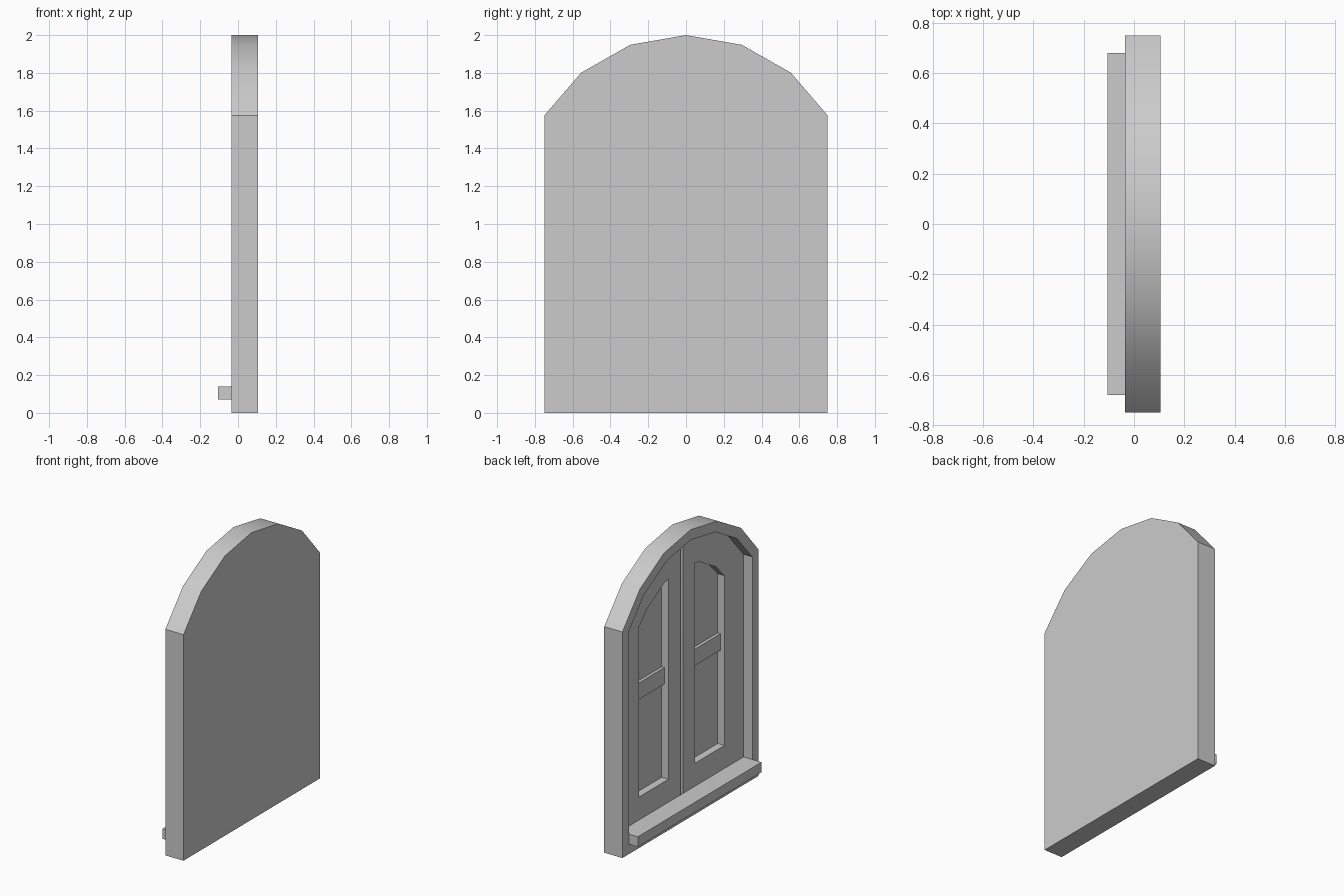
import bpy
import bmesh
import math
from mathutils import Matrix

cube = bpy.data.objects.get("Cube")
if cube:
    bpy.data.objects.remove(cube, do_unlink=True)

# Shared dimensions: the arches all share one centre
ARCH_Z = 1.126
OUTER_R, OPENING_R, PANE_R = 0.874, 0.802, 0.59
HALF_W, OPENING_W = 0.75, 0.68
FRONT_X, SASH_X, BAR_X, GLASS_X, BACK_X = -0.035, 0.033, 0.064, 0.085, 0.105

grey = bpy.data.materials.new("plain_grey")
grey.use_nodes = True
colour = (0.6, 0.6, 0.6, 1.0)
grey.diffuse_color = colour
grey.node_tree.nodes["Principled BSDF"].inputs["Base Color"].default_value = colour


def arc(radius, y_from, y_to):
    """Points of a six-sided arch between two y positions."""
    step = math.asin(HALF_W / OUTER_R) / 3
    angles = [i * step for i in range(-2, 3)]
    points = [(radius * math.sin(a), ARCH_Z + radius * math.cos(a)) for a in angles]
    inside = [p for p in points if y_from + 0.01 < p[0] < y_to - 0.01]
    ends = [(y, ARCH_Z + math.sqrt(radius ** 2 - y ** 2)) for y in (y_from, y_to)]
    return [ends[0]] + inside + [ends[1]]


def arched(radius, y_from, y_to, bottom):
    """Closed (y, z) outline with an arched top."""
    return [(y_to, bottom), (y_from, bottom)] + arc(radius, y_from, y_to)


def slab(name, outlines, x_from, x_to, chamfer=0.0):
    """Extrude outlines along x; the second outline becomes a hole."""
    curve = bpy.data.curves.new(name, "CURVE")
    curve.dimensions = "2D"
    curve.fill_mode = "BOTH"
    curve.extrude = (x_to - x_from) / 2
    for outline in outlines:
        spline = curve.splines.new("POLY")
        spline.points.add(len(outline) - 1)
        for point, (y, z) in zip(spline.points, outline):
            point.co = (y, z, 0, 1)
        spline.use_cyclic_u = True
    temp = bpy.data.objects.new(name + "_outline", curve)
    bpy.context.collection.objects.link(temp)
    graph = bpy.context.evaluated_depsgraph_get()
    mesh = bpy.data.meshes.new_from_object(temp.evaluated_get(graph))
    bpy.data.objects.remove(temp, do_unlink=True)
    bpy.data.curves.remove(curve)

    upright = Matrix(((0, 0, 1, (x_from + x_to) / 2), (1, 0, 0, 0),
                      (0, 1, 0, 0), (0, 0, 0, 1)))
    mesh.transform(upright)
    bm = bmesh.new()
    bm.from_mesh(mesh)
    bmesh.ops.remove_doubles(bm, verts=bm.verts, dist=0.0001)
    bmesh.ops.recalc_face_normals(bm, faces=bm.faces)
    if chamfer:
        seam = [e for e in bm.edges if all(
            abs(v.co.y) < 0.001 and abs(v.co.x - x_from) < 0.001 for v in e.verts)]
        bmesh.ops.bevel(bm, geom=seam, offset=chamfer, segments=1, affect="EDGES")
    bm.to_mesh(mesh)
    bm.free()
    mesh.name = name
    mesh.materials.clear()
    mesh.materials.append(grey)

    part = bpy.data.objects.new(name, mesh)
    bpy.context.collection.objects.link(part)
    bpy.ops.object.select_all(action="DESELECT")
    part.select_set(True)
    bpy.context.view_layer.objects.active = part
    bpy.ops.object.shade_smooth_by_angle(angle=math.radians(30))
    return part


def box(y_from, y_to, bottom, top):
    return [(y_from, bottom), (y_to, bottom), (y_to, top), (y_from, top)]


# Back panel and surrounding frame
outer = arched(OUTER_R, -HALF_W, HALF_W, 0)
opening = arched(OPENING_R, -OPENING_W, OPENING_W, 0.07)
slab("back_panel", [outer], GLASS_X, BACK_X)
slab("arched_frame", [outer, opening], FRONT_X, GLASS_X)

# Sill, running in as far as the sashes
slab("sill", [box(-0.68, 0.68, 0.07, 0.14)], -0.105, SASH_X)

# Pair of sashes with a chamfered seam and one crossbar each
for name, side in (("rear", 1), ("front", -1)):
    def span(near, far):
        return sorted((side * near, side * far))

    sash = arched(OPENING_R, *span(0, OPENING_W), 0.07)
    pane = arched(PANE_R, *span(0.147, 0.47), 0.30)
    slab(name + "_sash", [sash, pane], SASH_X, GLASS_X, chamfer=0.015)
    slab(name + "_crossbar", [box(*span(0.147, 0.47), 0.955, 1.07)], BAR_X, GLASS_X)
